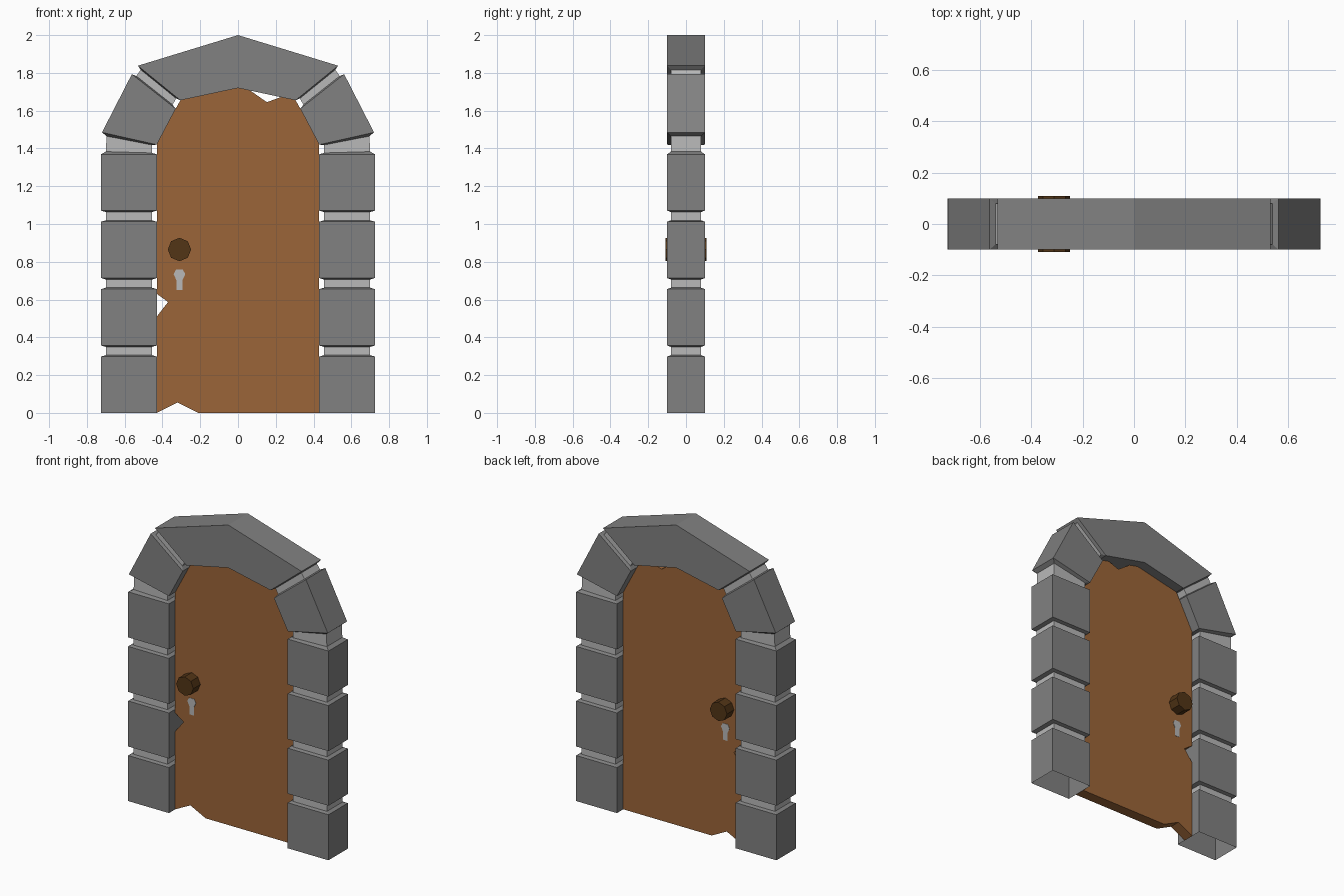
import bpy, bmesh, math
from mathutils import Vector

if "Cube" in bpy.data.objects:
    bpy.data.objects.remove(bpy.data.objects["Cube"])


def material(name, rgb):
    m = bpy.data.materials.new(name)
    m.diffuse_color = (*rgb, 1)
    m.use_nodes = True
    m.node_tree.nodes["Principled BSDF"].inputs["Base Color"].default_value = m.diffuse_color
    return m


STONE = material("stone", (0.22, 0.22, 0.22))
MORTAR = material("mortar", (0.48, 0.48, 0.48))
WOOD = material("wood", (0.33, 0.13, 0.04))
DARK_WOOD = material("dark_wood", (0.085, 0.035, 0.008))


def finish(name, bm, mats):
    bmesh.ops.recalc_face_normals(bm, faces=bm.faces[:])
    me = bpy.data.meshes.new(name)
    bm.to_mesh(me)
    bm.free()
    for m in mats:
        me.materials.append(m)
    ob = bpy.data.objects.new(name, me)
    bpy.context.collection.objects.link(ob)
    return ob


def slab(name, outline, half, mat):
    """Extrude an (x, z) outline through y, centred on y = 0."""
    bm = bmesh.new()
    f = bm.faces.new([bm.verts.new((x, -half, z)) for x, z in outline])
    ext = bmesh.ops.extrude_face_region(bm, geom=[f], use_keep_orig=True)
    moved = [v for v in ext["geom"] if isinstance(v, bmesh.types.BMVert)]
    bmesh.ops.translate(bm, verts=moved, vec=(0, 2 * half, 0))
    return finish(name, bm, [mat])


# Stone arch: each stone is a run of (outer, inner) joint lines in x, z
def joint(ox, oz, ix, iz):
    return Vector((ox, oz)), Vector((ix, iz))


stones = []
for i in range(4):
    z = i * 0.357
    stones.append([joint(-0.725, h, -0.43, h) for h in (z, z + 0.298)])
stones.append([joint(-0.72, 1.485, -0.43, 1.42), joint(-0.562, 1.793, -0.33, 1.61)])
cap = [joint(-0.53, 1.838, -0.305, 1.655), joint(0, 2, 0, 1.72)]

# Rings as (outer, inner, half depth, material of the segment that follows)
rings = []
for a, b in zip(stones, stones[1:] + [cap]):
    rings += [(*a[0], 0.1, 0), (*a[1], 0.1, 0)]
    for here, there, mat in ((a[1], b[0], 1), (b[0], a[1], 0)):
        o, i = here[0].lerp(there[0], 0.13), here[1].lerp(there[1], 0.13)
        rings.append((o.lerp(i, 0.085), i.lerp(o, 0.085), 0.08, mat))
rings += [(*cap[0], 0.1, 0), (*cap[1], 0.1, 0)]

bm = bmesh.new()
for side in (1, -1):
    prev = None
    for o, i, d, mat in rings:
        cur = [bm.verts.new((side * p.x, y, p.y))
               for p, y in ((o, -d), (i, -d), (i, d), (o, d))]
        if prev:
            for k in range(4):
                n = (k + 1) % 4
                f = bm.faces.new((prev[k], prev[n], cur[n], cur[k]))
                f.material_index = prev_mat
        prev, prev_mat = cur, mat
bmesh.ops.remove_doubles(bm, verts=bm.verts[:], dist=0.0005)
finish("stone_arch", bm, [STONE, MORTAR])

# Door panel with chipped edges
slab("door", [
    (-0.43, 0), (-0.32, 0.055), (-0.21, 0), (0.43, 0), (0.43, 1.42),
    (0.33, 1.61), (0.305, 1.655), (0.227, 1.672), (0.153, 1.645),
    (0.065, 1.706), (0, 1.72), (-0.305, 1.655), (-0.33, 1.61),
    (-0.43, 1.42), (-0.43, 0.63), (-0.37, 0.587), (-0.43, 0.51)],
    0.035, WOOD)

# Octagonal knob passing through the door
knob = [(-0.31 + 0.062 * math.sin(k * math.pi / 4),
         0.865 + 0.062 * math.cos(k * math.pi / 4)) for k in range(8)]
slab("door_knob", knob, 0.108, DARK_WOOD)

# Keyhole plate showing on both faces
half = [(0.018, 0.758), (0.031, 0.735), (0.016, 0.702), (0.016, 0.65)]
keyhole = [(-0.31 + x, z) for x, z in half] + [(-0.31 - x, z) for x, z in half[::-1]]
slab("keyhole", keyhole, 0.037, MORTAR)
